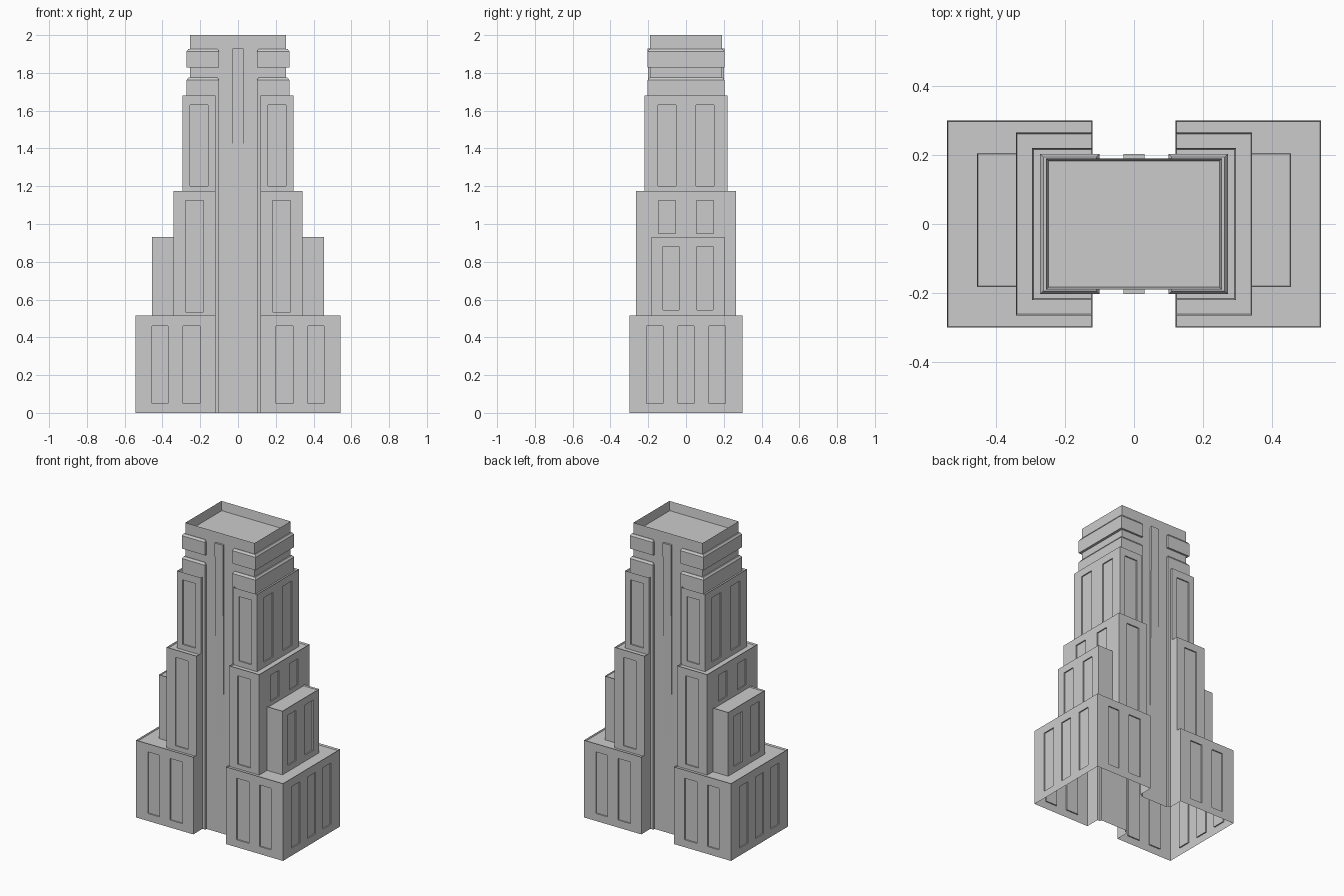
import bpy, bmesh

if "Cube" in bpy.data.objects:
    bpy.data.objects.remove(bpy.data.objects["Cube"])

SINK = -0.1   # parts start below ground, then the bottom is trimmed open


def add_box(bm, x0, x1, y0, y1, z0, z1):
    x0, x1 = sorted((x0, x1))
    v = bmesh.ops.create_cube(bm, size=1)["verts"]
    for p in v:
        p.co = (x1 if p.co.x > 0 else x0, y1 if p.co.y > 0 else y0, z1 if p.co.z > 0 else z0)
    return v


def to_object(bm, name):
    bmesh.ops.recalc_face_normals(bm, faces=bm.faces)
    me = bpy.data.meshes.new(name)
    bm.to_mesh(me)
    bm.free()
    ob = bpy.data.objects.new(name, me)
    bpy.context.collection.objects.link(ob)
    return ob


def block(name, *dims, rim=0.0, drop=0.0, chamfer=0.0):
    """Box with an optional sunken roof (rim, drop) or sloped top edge (chamfer)."""
    bm = bmesh.new()
    add_box(bm, *dims)
    bm.normal_update()
    top = max(bm.faces, key=lambda f: f.calc_center_median().z)
    if rim:
        bmesh.ops.inset_region(bm, faces=[top], thickness=rim)
        for v in top.verts:
            v.co.z -= drop
    if chamfer:
        bmesh.ops.inset_region(bm, faces=[top], thickness=chamfer)
        for v in bm.verts:
            if v not in top.verts[:] and v.co.z > dims[5] - 1e-4:
                v.co.z -= chamfer
    return to_object(bm, name)


def combine(target, other, operation):
    m = target.modifiers.new("join", "BOOLEAN")
    m.operation, m.solver, m.object = operation, "EXACT", other
    bpy.context.view_layer.objects.active = target
    bpy.ops.object.modifier_apply(modifier=m.name)
    bpy.data.objects.remove(other)


# central core with sunken roof
tower = block("tower", -0.255, 0.255, -0.19, 0.19, SINK, 2.0, rim=0.011, drop=0.06)

parts = []
# stepped wings, side annexes, piers and crown bands on both sides
for s in (-1, 1):
    for name, x, y, z in (("base_wing", 0.542, 0.30, 0.515),
                          ("middle_wing", 0.342, 0.265, 1.175),
                          ("upper_wing", 0.295, 0.22, 1.68)):
        parts.append(block(name, s * 0.12, s * x, -y, y, SINK, z, rim=0.005, drop=0.01))
    parts.append(block("side_annex", s * 0.3, s * 0.455, -0.182, 0.205, SINK, 0.93, rim=0.004, drop=0.008))
    parts.append(block("pier", s * 0.1, s * 0.272, -0.203, 0.203, SINK, 1.775, chamfer=0.013))
    parts.append(block("crown_band", s * 0.1, s * 0.272, -0.203, 0.203, 1.828, 1.927, chamfer=0.013))

# central fin, fading into the wall at its foot
bm = bmesh.new()
for v in add_box(bm, -0.03, 0.03, -0.203, 0.203, 0.44, 1.93):
    if v.co.z < 1:
        v.co.y *= 0.188 / 0.203
parts.append(to_object(bm, "central_fin"))

for p in parts:
    combine(tower, p, "UNION")

# recessed window panels
D = 0.008
bm = bmesh.new()
# front and back: wall y, x range, z range
for y, x0, x1, z0, z1 in ((0.30, 0.20, 0.29, 0.05, 0.46), (0.30, 0.37, 0.455, 0.05, 0.46),
                          (0.265, 0.182, 0.277, 0.535, 1.125), (0.22, 0.16, 0.255, 1.2, 1.63)):
    for sx in (-1, 1):
        add_box(bm, sx * x0, sx * x1, y - D, y + 0.02, z0, z1)
        add_box(bm, sx * x0, sx * x1, -y - 0.02, -y + D, z0, z1)
# sides: wall x, panel centres, half width, z range
for x, centres, w, z0, z1 in ((0.542, (-0.165, 0, 0.165), 0.043, 0.05, 0.46),
                              (0.455, (-0.08, 0.10), 0.043, 0.545, 0.88),
                              (0.342, (-0.1, 0.1), 0.045, 0.95, 1.125),
                              (0.295, (-0.1, 0.1), 0.048, 1.2, 1.63)):
    for c in centres:
        for s in (-1, 1):
            add_box(bm, s * (x - D), s * (x + 0.02), c - w, c + w, z0, z1)
combine(tower, to_object(bm, "window_cutter"), "DIFFERENCE")

# trim at ground level, leaving the bottom open
bm = bmesh.new()
bm.from_mesh(tower.data)
bmesh.ops.bisect_plane(bm, geom=bm.verts[:] + bm.edges[:] + bm.faces[:], dist=1e-5,
                       plane_co=(0, 0, 0), plane_no=(0, 0, 1), clear_inner=True)
bm.to_mesh(tower.data)
bm.free()
